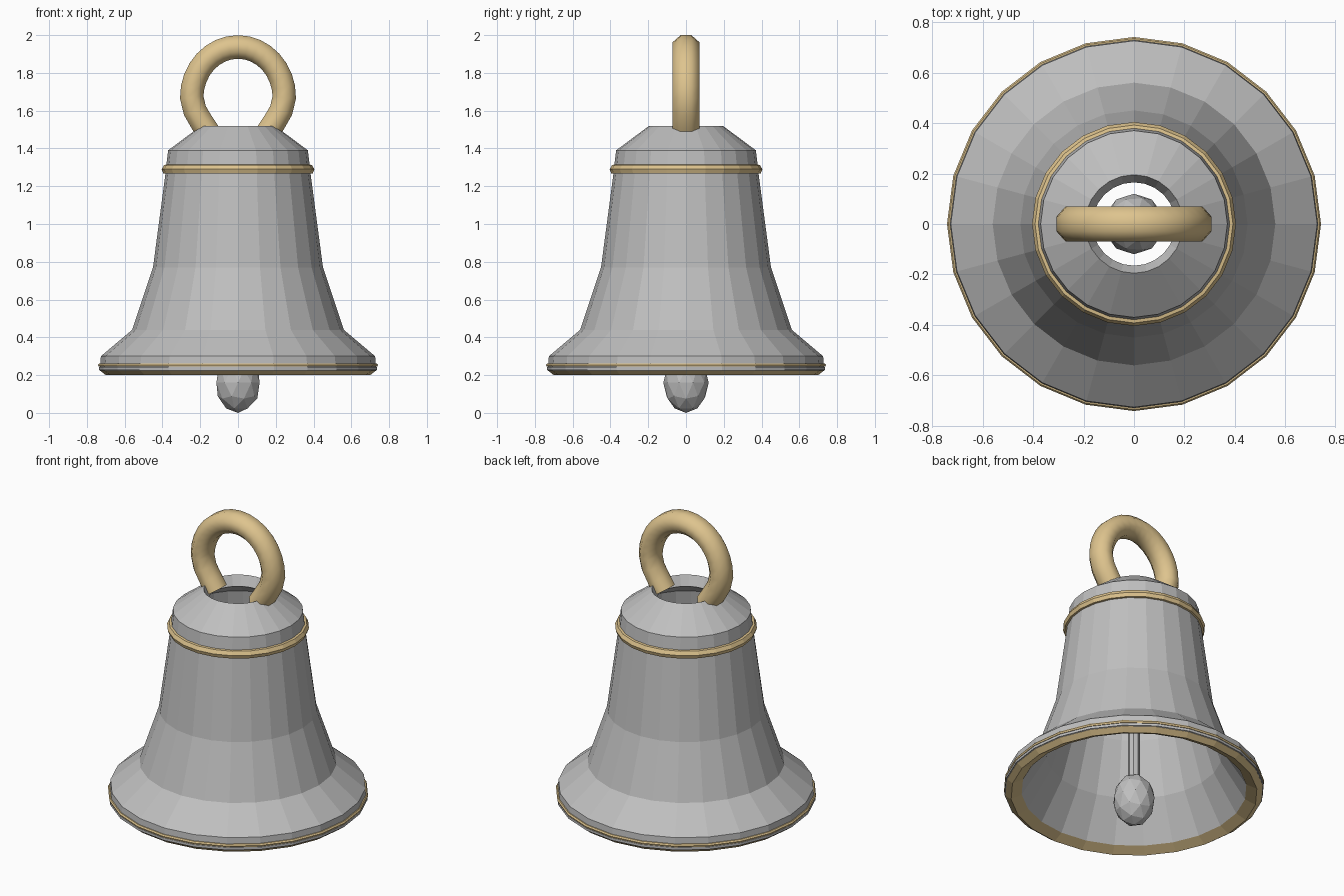
import bpy, bmesh, math
from mathutils import Vector

if "Cube" in bpy.data.objects:
    bpy.data.objects.remove(bpy.data.objects["Cube"])

SIDES = 24


def material(name, rgb):
    m = bpy.data.materials.new(name)
    m.diffuse_color = (*rgb, 1)
    m.use_nodes = True
    m.node_tree.nodes["Principled BSDF"].inputs["Base Color"].default_value = m.diffuse_color
    return m


GREY = material("grey_metal", (0.52, 0.52, 0.52))
GOLD = material("gold_metal", (0.73, 0.55, 0.27))


def finish(name, bm, mats, smooth=False):
    bmesh.ops.recalc_face_normals(bm, faces=bm.faces)
    me = bpy.data.meshes.new(name)
    bm.to_mesh(me)
    bm.free()
    for m in mats:
        me.materials.append(m)
    for p in me.polygons:
        p.use_smooth = smooth
    ob = bpy.data.objects.new(name, me)
    bpy.context.collection.objects.link(ob)
    return ob


def bridge(bm, a, b, mat=0):
    n = len(a)
    for i in range(n):
        f = bm.faces.new((a[i], a[(i + 1) % n], b[(i + 1) % n], b[i]))
        f.material_index = mat


def lathe(name, profile, mats, gold_segments=()):
    """Revolve a closed (radius, z) profile; listed segments use slot 1."""
    bm = bmesh.new()
    loops = []
    for r, z in profile:
        loops.append([bm.verts.new((r * math.cos(math.tau * i / SIDES),
                                    r * math.sin(math.tau * i / SIDES), z))
                      for i in range(SIDES)])
    for k in range(len(loops)):
        bridge(bm, loops[k], loops[(k + 1) % len(loops)], int(k in gold_segments))
    return finish(name, bm, mats)


# Hollow bell: down the outside, under the gold lip, up the inside
lathe("bell_body", [
    (0.195, 1.52), (0.37, 1.39), (0.382, 1.29), (0.385, 1.26), (0.45, 0.77),
    (0.56, 0.44), (0.726, 0.30), (0.732, 0.225), (0.70, 0.20), (0.64, 0.23),
    (0.50, 0.46), (0.40, 0.78), (0.335, 1.27), (0.32, 1.36), (0.165, 1.46)],
    [GREY, GOLD], gold_segments=(7, 8))

# Raised gold bands at the shoulder and the rim
lathe("shoulder_band", [(0.375, 1.315), (0.392, 1.312), (0.404, 1.29),
                        (0.396, 1.268), (0.375, 1.265)], [GOLD])
lathe("rim_band", [(0.72, 0.263), (0.735, 0.262), (0.741, 0.254),
                   (0.738, 0.245), (0.72, 0.244)], [GOLD])
lathe("rim_bead", [(0.72, 0.244), (0.737, 0.243), (0.737, 0.228),
                   (0.72, 0.227)], [GREY])

# Hanging loop: horseshoe path swept with an eight-sided section
path = [Vector((0.15, 0, 1.475)), Vector((0.19, 0, 1.535)), Vector((0.228, 0, 1.60))]
for i in range(17):
    a = math.pi * i / 16
    path.append(Vector((0.245 * math.cos(a), 0, 1.67 + 0.267 * math.sin(a))))
path += [Vector((-p.x, 0, p.z)) for p in reversed(path[:3])]
section = []
for i in range(8):
    a = math.tau * (i + 0.5) / 8
    section.append((0.0675 * math.cos(a), 0.076 * math.sin(a)))

bm = bmesh.new()
loops = []
for i, p in enumerate(path):
    t = (path[min(i + 1, len(path) - 1)] - path[max(i - 1, 0)]).normalized()
    side = Vector((t.z, 0, -t.x))
    loops.append([bm.verts.new(p + side * u + Vector((0, v, 0))) for u, v in section])
for a, b in zip(loops, loops[1:]):
    bridge(bm, a, b)
bm.faces.new(loops[0])
bm.faces.new(loops[-1])
loop = finish("hanging_loop", bm, [GOLD], True)
bpy.context.view_layer.objects.active = loop
loop.select_set(True)
bpy.ops.object.shade_smooth_by_angle(angle=math.radians(50))

# Clapper: faceted egg on a slim rod
bm = bmesh.new()
bmesh.ops.create_icosphere(bm, subdivisions=2, radius=1)
for v in bm.verts:
    v.co = Vector((v.co.x * 0.12, v.co.y * 0.12, 0.16 + v.co.z * 0.16))
finish("clapper_ball", bm, [GREY])

bm = bmesh.new()
bmesh.ops.create_cone(bm, cap_ends=True, segments=8, radius1=0.035,
                      radius2=0.035, depth=1.06)
bmesh.ops.translate(bm, verts=bm.verts, vec=(0, 0, 0.82))
finish("clapper_rod", bm, [GREY])
